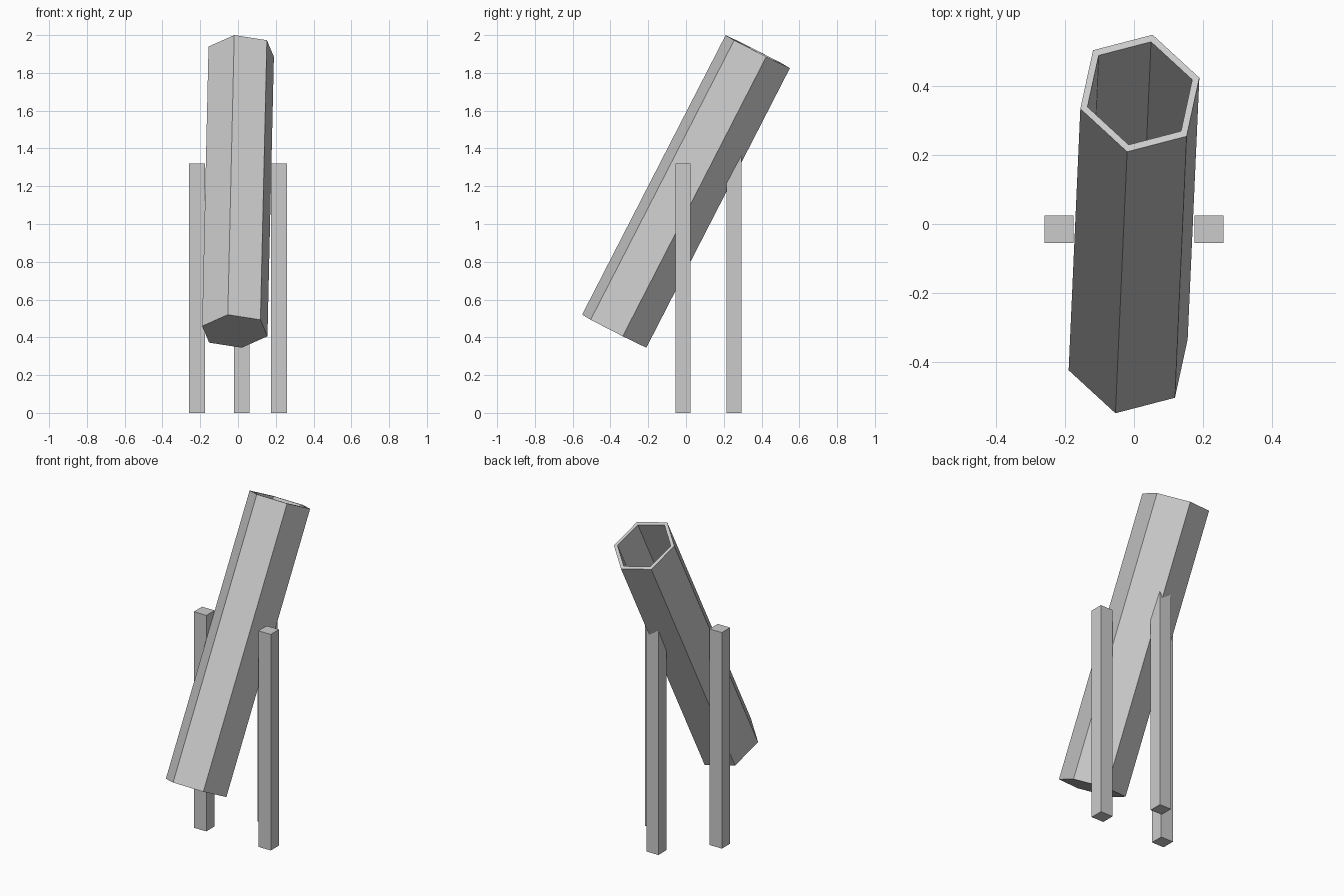
import bpy, bmesh
from math import cos, sin, pi, sqrt
from mathutils import Vector

if "Cube" in bpy.data.objects:
    bpy.data.objects.remove(bpy.data.objects["Cube"])


def make_object(name, bm):
    bmesh.ops.recalc_face_normals(bm, faces=bm.faces)
    mesh = bpy.data.meshes.new(name)
    bm.to_mesh(mesh)
    bm.free()
    obj = bpy.data.objects.new(name, mesh)
    bpy.context.collection.objects.link(obj)
    return obj


# Tilted hexagonal tube, open at the top and closed at the bottom
top = Vector((0.017, 0.38, 1.9125))
bottom = Vector((-0.017, -0.38, 0.4325))
corner_a = Vector((-0.037, -0.17, 0.0875))
corner_c = Vector((0.173, 0.045, -0.027))
side = (corner_c + corner_a / 2) * 2 / sqrt(3)


def hex_ring(bm, t, scale):
    centre = bottom.lerp(top, t)
    return [bm.verts.new(centre + scale * (corner_a * cos(i * pi / 3) + side * sin(i * pi / 3)))
            for i in range(6)]


bm = bmesh.new()
rings = [hex_ring(bm, t, s) for t, s in ((0, 1), (1, 1), (1, 0.88), (0.02, 0.88))]
for r0, r1 in zip(rings, rings[1:]):
    for i in range(6):
        j = (i + 1) % 6
        bm.faces.new((r0[i], r0[j], r1[j], r1[i]))
bm.faces.new(rings[0])
bm.faces.new(rings[-1])
make_object("tube", bm)


# Square posts; the top may slope from front to back
def post(name, x0, x1, y0, y1, z_front, z_back):
    bm = bmesh.new()
    bmesh.ops.create_cube(bm, size=1)
    for v in bm.verts:
        back = v.co.y > 0
        v.co = (x1 if v.co.x > 0 else x0,
                y1 if back else y0,
                (z_back if back else z_front) if v.co.z > 0 else 0)
    make_object(name, bm)


post("left_leg", -0.26, -0.176, -0.055, 0.025, 1.32, 1.32)
post("right_leg", 0.176, 0.26, -0.055, 0.025, 1.32, 1.32)
# The back leg is cut to end inside the wall of the tube
post("back_leg", -0.02, 0.06, 0.215, 0.295, 1.215, 1.37)
